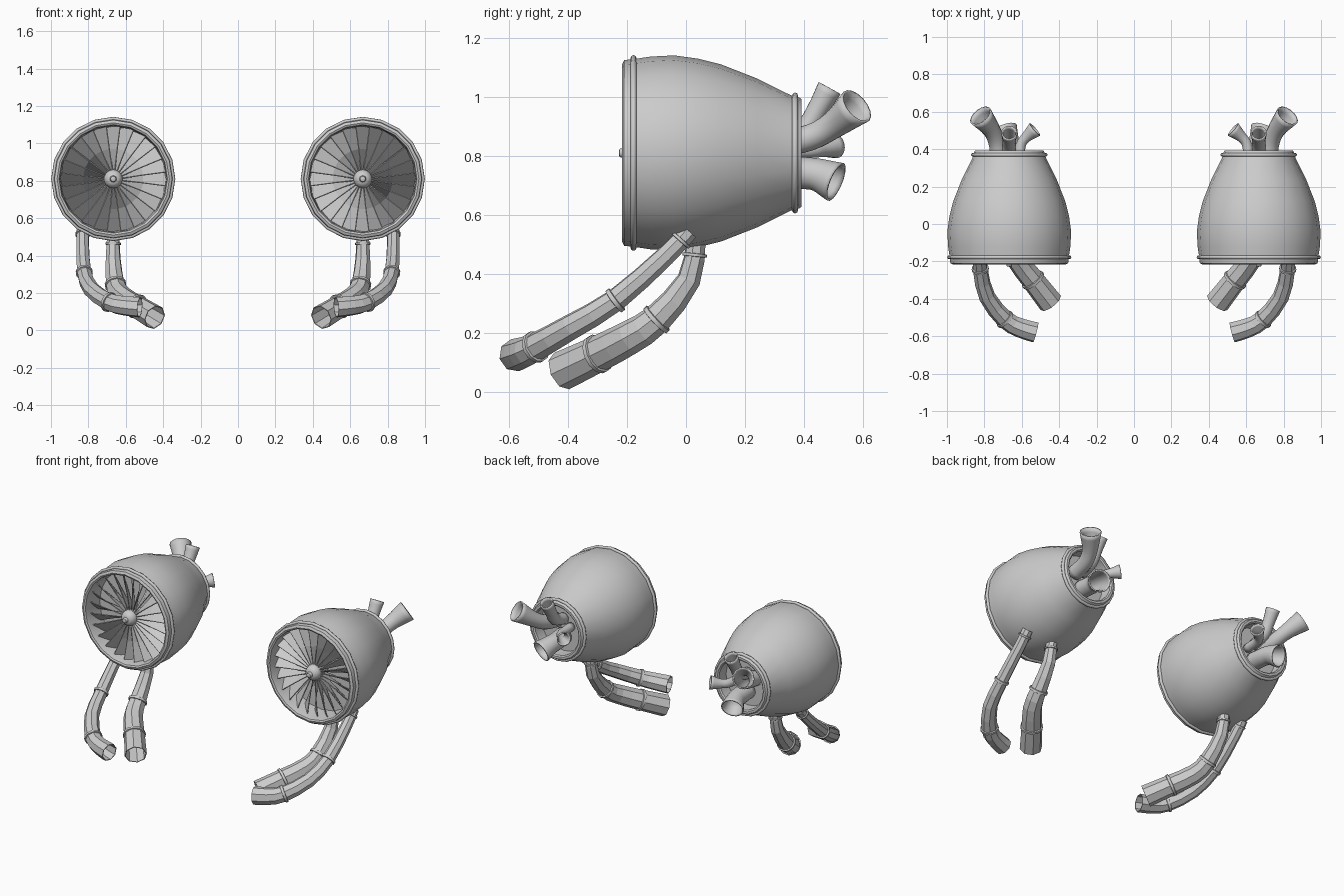
import bpy, bmesh, math
from mathutils import Vector

if "Cube" in bpy.data.objects:
    bpy.data.objects.remove(bpy.data.objects["Cube"])

CX, CZ = 0.667, 0.81          # engine axis (runs along y)
SIDES = 20


def finish(name, bm, angle=35, solid=0.0):
    """Turn a bmesh into a shaded object mirrored to the other side."""
    bmesh.ops.recalc_face_normals(bm, faces=bm.faces)
    me = bpy.data.meshes.new(name)
    bm.to_mesh(me)
    bm.free()
    for p in me.polygons:
        p.use_smooth = angle > 0
    if angle > 0:
        me.set_sharp_from_angle(angle=math.radians(angle))
    ob = bpy.data.objects.new(name, me)
    bpy.context.collection.objects.link(ob)
    if solid:
        m = ob.modifiers.new("wall", 'SOLIDIFY')
        m.thickness, m.offset = solid, -1
    m = ob.modifiers.new("other_side", 'MIRROR')
    m.use_mirror_merge = False
    return ob


def bridge(bm, rings, closed=False):
    n = len(rings[0])
    pairs = list(zip(rings, rings[1:])) + ([(rings[-1], rings[0])] if closed else [])
    for a, b in pairs:
        for i in range(n):
            j = (i + 1) % n
            bm.faces.new((a[i], a[j], b[j], b[i]))


def lathe(name, profile, sides=SIDES, closed=False, caps=(False, False), angle=35):
    """Revolve (y, radius) points around the engine axis."""
    bm = bmesh.new()
    rings = []
    for y, r in profile:
        rings.append([bm.verts.new((CX + r * math.sin(2 * math.pi * i / sides), y,
                                    CZ + r * math.cos(2 * math.pi * i / sides)))
                      for i in range(sides)])
    bridge(bm, rings, closed)
    for flag, ring in zip(caps, (rings[0], rings[-1])):
        if flag:
            bm.faces.new(ring)
    return finish(name, bm, angle)


def bead(name, y, r, t):
    lathe(name, [(y + t * math.cos(a * math.pi / 4), r + t * math.sin(a * math.pi / 4))
                 for a in range(8)], closed=True, angle=60)


def smooth_path(pts, steps):
    """Catmull-Rom through (x, y, z, radius) points."""
    p = [Vector(q) for q in pts]
    p = [2 * p[0] - p[1]] + p + [2 * p[-1] - p[-2]]
    out = []
    for i in range(1, len(p) - 2):
        a, b, c, d = p[i - 1:i + 3]
        for s in range(steps):
            t = s / steps
            out.append(0.5 * (2 * b + (c - a) * t + (2 * a - 5 * b + 4 * c - d) * t * t
                              + (3 * b - a - 3 * c + d) * t ** 3))
    return out + [p[-2]]


def frame(t):
    u = t.cross(Vector((1, 0.15, 0))).normalized()
    return u, t.cross(u).normalized()


def tube(bm, path, sides):
    rings = []
    for k, q in enumerate(path):
        a, b = path[max(k - 1, 0)], path[min(k + 1, len(path) - 1)]
        t = (b - a).to_3d().normalized()
        if k == 0:
            u = frame(t)[0]
        u = (u - t * u.dot(t)).normalized()      # carry the frame along the path
        v = t.cross(u)
        rings.append([bm.verts.new(q.to_3d() + q[3] * (
            u * math.cos(2 * math.pi * (i + .5) / sides) + v * math.sin(2 * math.pi * (i + .5) / sides)))
            for i in range(sides)])
    bridge(bm, rings)


# Nacelle shell: inlet wall, lip, bulging body, tail rim, tail recess
lathe("nacelle_shell", [(-0.08, 0.278), (-0.19, 0.285), (-0.212, 0.29), (-0.217, 0.30),
                        (-0.21, 0.315), (-0.18, 0.318), (-0.12, 0.327), (-0.04, 0.331), (0.04, 0.32),
                        (0.12, 0.30), (0.24, 0.253), (0.355, 0.196), (0.385, 0.188),
                        (0.392, 0.182), (0.392, 0.168), (0.385, 0.16), (0.31, 0.16)],
      caps=(True, True), angle=40)
bead("inlet_band", -0.178, 0.322, 0.010)
bead("tail_band", 0.37, 0.195, 0.010)

# Fan hub
lathe("fan_hub", [(-0.09, 0.05), (-0.17, 0.05), (-0.19, 0.045), (-0.205, 0.03), (-0.208, 0.018),
                  (-0.225, 0.014), (-0.228, 0.006)], sides=14, caps=(False, True), angle=40)

# Fan blades, pitched and widening outward
bm = bmesh.new()
N = 24
for k in range(N):
    a = 2 * math.pi * k / N
    er = Vector((math.sin(a), 0, math.cos(a)))
    et = Vector((math.cos(a), 0, -math.sin(a)))
    c = Vector((CX, 0, CZ))
    rows = []
    for r, w, y0, y1 in ((0.04, 0.006, -0.165, -0.11), (0.16, 0.02, -0.17, -0.105),
                         (0.281, 0.036, -0.175, -0.10)):
        rows.append([bm.verts.new(c + er * r - et * w + Vector((0, y0, 0))),
                     bm.verts.new(c + er * r + et * w + Vector((0, y1, 0)))])
    for p, q in zip(rows, rows[1:]):
        bm.faces.new((p[0], p[1], q[1], q[0]))
finish("fan_blades", bm, 0, solid=0.005)

# Flared exhaust pipes in the tail
exhausts = {
    "outer_exhaust": [(.72, .31, .84, .048), (.73, .42, .862, .045), (.76, .50, .905, .047), (.82, .578, .968, .066)],
    "upper_exhaust": [(.667, .31, .86, .036), (.667, .40, .89, .036), (.667, .445, .955, .036), (.667, .487, 1.03, .043)],
    "inner_exhaust": [(.615, .31, .82, .028), (.605, .42, .82, .027), (.575, .465, .825, .029), (.53, .505, .835, .044)],
    "lower_exhaust": [(.665, .31, .75, .055), (.665, .40, .742, .055), (.672, .45, .735, .057), (.692, .508, .712, .07)],
}
for name, pts in exhausts.items():
    bm = bmesh.new()
    tube(bm, smooth_path(pts, 4), 16)
    finish(name, bm, 40, solid=0.008)

# Octagonal intake hoses under the body, with clamp rings at the listed path points
hoses = {
    "outer_hose": ([(.83, .01, .545, .033), (.83, -.07, .46, .035), (.822, -.24, .31, .04), (.785, -.39, .22, .044),
                    (.69, -.51, .152, .049), (.61, -.555, .132, .053), (.525, -.58, .124, .056)], (2, 4)),
    "centre_hose": ([(.667, .035, .52, .033), (.667, .01, .38, .041), (.655, -.10, .245, .052), (.625, -.19, .185, .058),
                     (.54, -.30, .128, .062), (.445, -.422, .07, .067)], (2, 4)),
}
for name, (pts, clamps) in hoses.items():
    path = smooth_path(pts, 2)
    bm = bmesh.new()
    tube(bm, path, 8)
    finish(name, bm, 0, solid=0.005)
    bm = bmesh.new()
    spots = [(path[2 * k], path[2 * k + 1] - path[2 * k - 1], .009) for k in clamps]
    spots.append((path[0].lerp(path[1], 0.8), path[1] - path[0], .006))
    for q, d, h in spots:
        t = d.to_3d().normalized()
        ring = []
        for s, grow in ((-1, -.002), (-.8, .006), (.8, .006), (1, -.002)):
            e = (q.to_3d() + t * s * h).to_4d()
            e[3] = q[3] + grow
            ring.append(e)
        tube(bm, ring, 12)
    finish(name + "_clamps", bm, 40)
